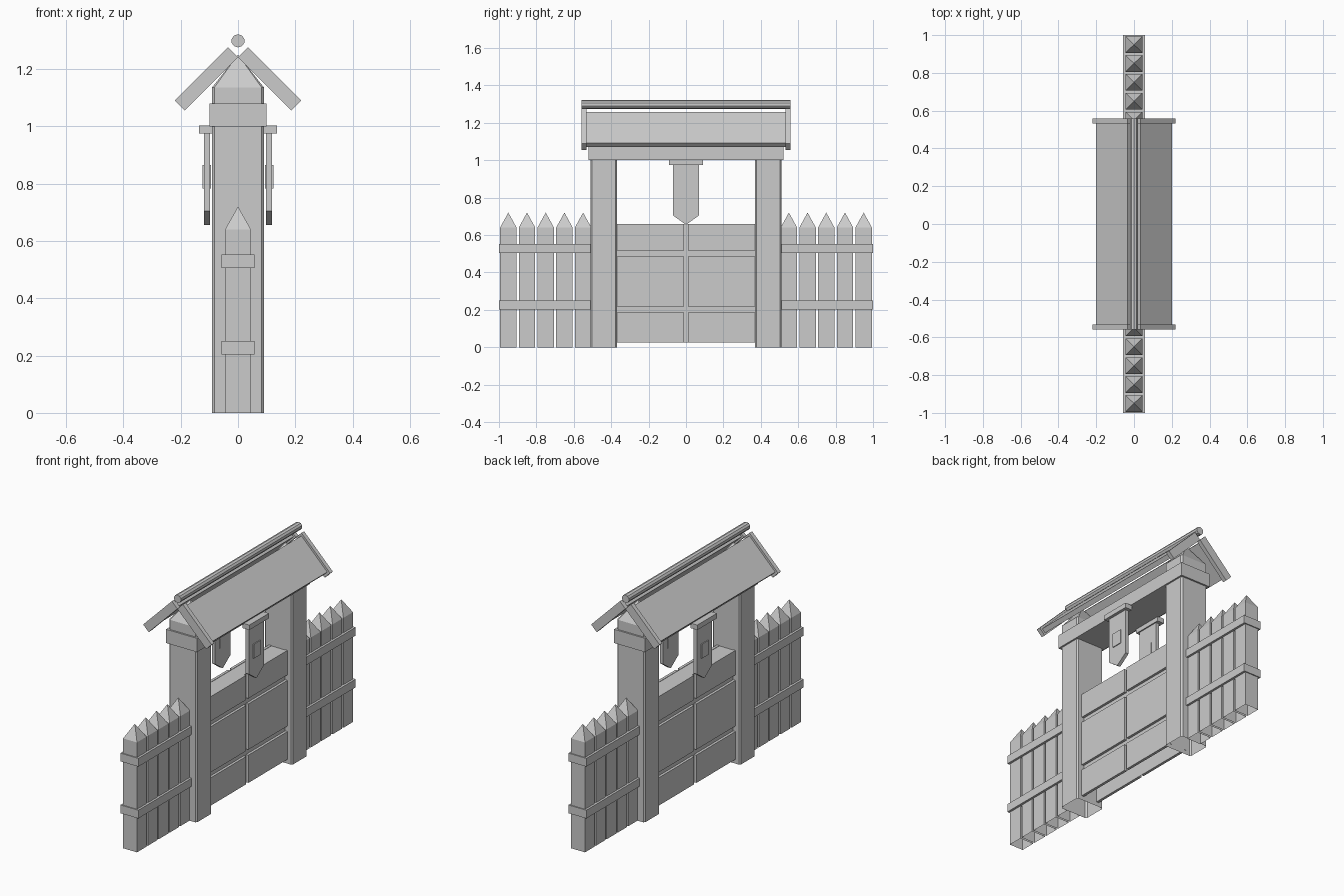
import bpy, bmesh
from mathutils import Vector

cube = bpy.data.objects.get("Cube")
if cube:
    bpy.data.objects.remove(cube, do_unlink=True)

grey = bpy.data.materials.new("plain_grey")
grey.use_nodes = True
grey.diffuse_color = (0.6, 0.6, 0.6, 1)
grey.node_tree.nodes["Principled BSDF"].inputs["Base Color"].default_value = (0.6, 0.6, 0.6, 1)


def finish(name, bm):
    bmesh.ops.recalc_face_normals(bm, faces=bm.faces)
    mesh = bpy.data.meshes.new(name)
    bm.to_mesh(mesh)
    bm.free()
    mesh.materials.append(grey)
    obj = bpy.data.objects.new(name, mesh)
    bpy.context.collection.objects.link(obj)
    return obj


def prism(name, outline, start, end, open_start=False, tip=None):
    """Sweep a 3D outline from one offset to another, optionally ending in a point."""
    bm = bmesh.new()
    start, end = Vector(start), Vector(end)
    a = [bm.verts.new(Vector(p) + start) for p in outline]
    b = [bm.verts.new(Vector(p) + end) for p in outline]
    for i in range(len(a)):
        j = (i + 1) % len(a)
        bm.faces.new((a[i], a[j], b[j], b[i]))
    if not open_start:
        bm.faces.new(a)
    if tip:
        peak = bm.verts.new(tip)
        for i in range(len(b)):
            bm.faces.new((b[i], b[(i + 1) % len(b)], peak))
    else:
        bm.faces.new(b)
    return finish(name, bm)


def box(name, x, y, z, open_bottom=False, tip=None):
    outline = [(x[0], y[0], 0), (x[1], y[0], 0), (x[1], y[1], 0), (x[0], y[1], 0)]
    return prism(name, outline, (0, 0, z[0]), (0, 0, z[1]), open_bottom, tip)


def span(s, a, b):
    return tuple(sorted((s * a, s * b)))


# Pointed posts with chamfered corners
for s, side in ((-1, "front"), (1, "back")):
    cy, w, d, c = s * 0.44, 0.09, 0.07, 0.008
    outline = [(w - c, cy - d, 0), (w, cy - d + c, 0), (w, cy + d - c, 0), (w - c, cy + d, 0),
               (c - w, cy + d, 0), (-w, cy + d - c, 0), (-w, cy - d + c, 0), (c - w, cy - d, 0)]
    prism(side + "_post", outline, (0, 0, 0), (0, 0, 1.136), True, (0, cy, 1.25))

    # Fence: pointed stakes and two rails
    for i in range(5):
        y = s * (0.95 - 0.1 * i)
        box(f"{side}_stake_{i}", (-0.045, 0.045), (y - 0.044, y + 0.044), (0, 0.64), True, (0, y, 0.72))
    for level, z in (("lower", 0.203), ("upper", 0.505)):
        box(f"{side}_{level}_rail", (-0.058, 0.058), span(s, 0.508, 1), (z, z + 0.048))

# Lintel beam
box("lintel_beam", (-0.1, 0.1), (-0.52, 0.52), (1.0, 1.08))

# Gate: core with raised panels separated by grooves
box("gate_core", (-0.045, 0.045), (-0.372, 0.372), (0.025, 0.658), True)
for sx in (-1, 1):
    for sy in (-1, 1):
        for z in ((0.025, 0.187), (0.219, 0.485), (0.517, 0.66)):
            box("gate_panel", span(sx, 0.044, 0.06), span(sy, 0.01, 0.372), z)

# Roof slopes with end boards
def slope(name, s, u, n, y):
    k = 0.5 ** 0.5
    outline = [(s * k * (a + b), 0, 1.24 + k * (b - a))
               for a, b in ((u[0], n[0]), (u[1], n[0]), (u[1], n[1]), (u[0], n[1]))]
    prism(name, outline, (0, y[0], 0), (0, y[1], 0))


for s, side in ((-1, "right"), (1, "left")):
    slope(side + "_roof_slab", s, (0.012, 0.248), (0.01, 0.038), (-0.54, 0.54))
    for e in (-1, 1):
        slope(side + "_end_board", s, (0, 0.262), (0, 0.05), span(e, 0.533, 0.558))

    # Hanging boards: crossbar, pointed plate, raised badge on both faces
    box(side + "_hanger_bar", span(s, 0.091, 0.136), (-0.09, 0.09), (0.974, 1.003))
    plate = [(0, -0.07, 0.98), (0, 0.07, 0.98), (0, 0.07, 0.705), (0, 0, 0.655), (0, -0.07, 0.705)]
    prism(side + "_hanging_board", plate, (s * 0.098, 0, 0), (s * 0.119, 0, 0))
    box(side + "_board_badge", span(s, 0.094, 0.124), (-0.032, 0.032), (0.782, 0.865))

# Ridge pole
bm = bmesh.new()
bmesh.ops.create_cone(bm, cap_ends=True, segments=10, radius1=0.023, radius2=0.023, depth=1.116)
pole = finish("ridge_pole", bm)
pole.rotation_euler.x = 1.5707963
pole.location.z = 1.298
